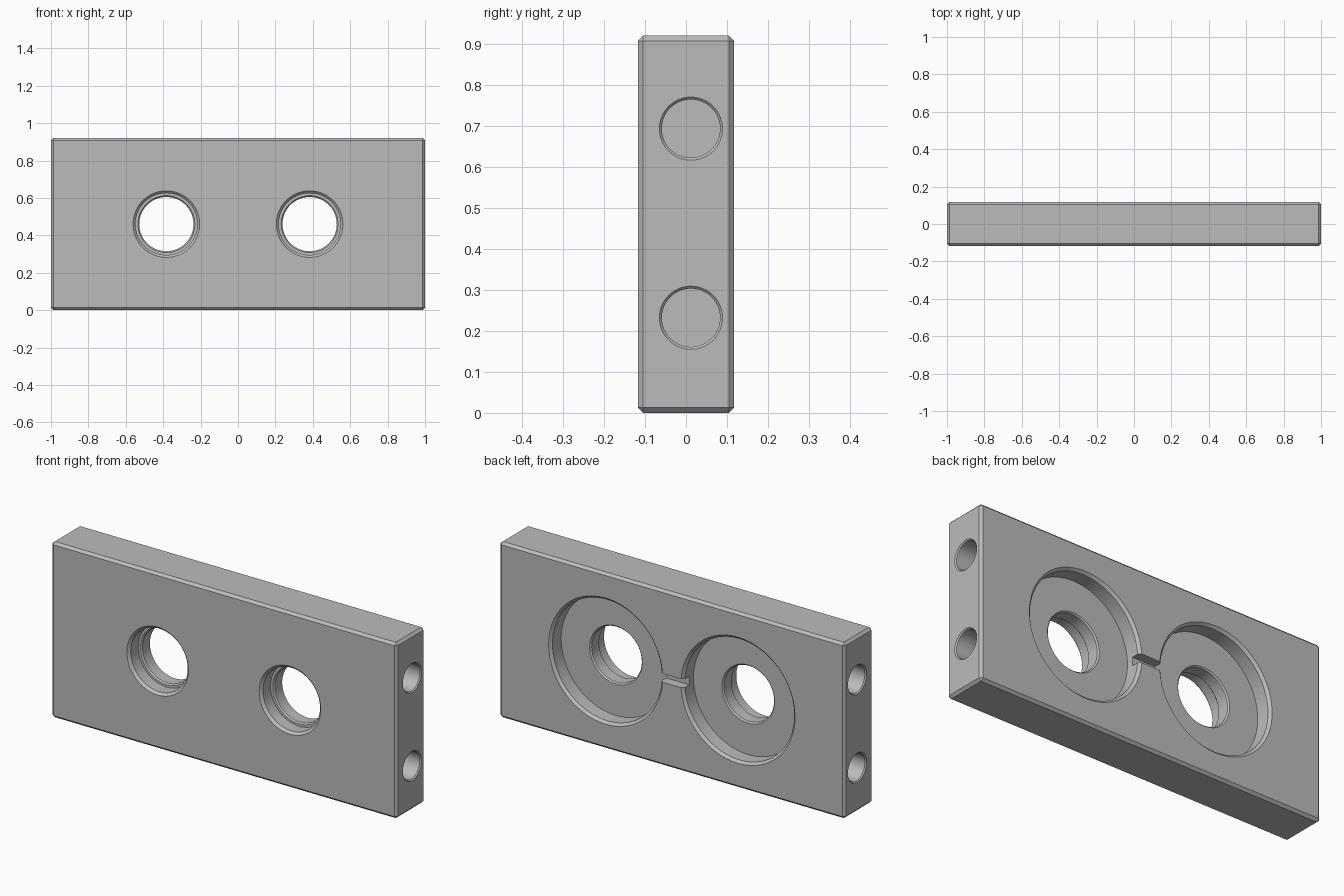
import bpy
import bmesh
import math
from mathutils import Matrix, Vector

L, T, H = 2.0, 0.235, 0.92
FRONT, BACK, MID = -T / 2, T / 2, H / 2
CHAMFER = 0.013
BORE_X = 0.383

old = bpy.data.objects.get("Cube")
if old:
    bpy.data.objects.remove(old, do_unlink=True)

metal = bpy.data.materials.new("grey metal")
metal.use_nodes = True
grey = (0.5, 0.5, 0.5, 1)
metal.diffuse_color = grey
metal.node_tree.nodes["Principled BSDF"].inputs["Base Color"].default_value = grey


def make_object(name, bm):
    bmesh.ops.recalc_face_normals(bm, faces=bm.faces)
    mesh = bpy.data.meshes.new(name)
    bm.to_mesh(mesh)
    bm.free()
    mesh.materials.append(metal)
    obj = bpy.data.objects.new(name, mesh)
    bpy.context.collection.objects.link(obj)
    return obj


def block(name, size, centre):
    bm = bmesh.new()
    bmesh.ops.create_cube(bm, size=1, matrix=Matrix.Translation(centre) @ Matrix.Diagonal((*size, 1)))
    return bm


def turned(name, profile, origin, axis, sides=96):
    """Solid of revolution from (radius, distance along axis) pairs."""
    bm = bmesh.new()
    rings = [[bm.verts.new((r * math.cos(a), r * math.sin(a), d))
              for a in (math.tau * i / sides for i in range(sides))]
             for r, d in profile]
    for low, high in zip(rings, rings[1:]):
        for i in range(sides):
            j = (i + 1) % sides
            bm.faces.new((low[i], low[j], high[j], high[i]))
    bm.faces.new(rings[0])
    bm.faces.new(rings[-1])
    turn = Vector(axis).to_track_quat("Z", "Y").to_matrix().to_4x4()
    bm.transform(Matrix.Translation(origin) @ turn)
    return make_object(name, bm)


# Plate with chamfered edges
bm = block("plate", (L, T, H), (0, 0, MID))
bmesh.ops.bevel(bm, geom=bm.edges[:], offset=CHAMFER, segments=1, affect="EDGES")
plate = make_object("plate", bm)

# Profiles, measured inward from the outer surface
seat_profile = [(0.188, -0.01), (0.165, 0.013), (0.165, 0.075), (0.152, 0.075),
                (0.145, 0.082), (0.145, 0.143), (0.152, 0.150), (0.152, 0.18)]
recess_profile = [(0.34, -0.01), (0.317, 0.013), (0.317, 0.085)]
end_hole_profile = [(0.087, -0.01), (0.071, 0.006), (0.071, 0.25)]

# Stepped bores, round back recesses and blind end holes
cutters = []
for side, label in ((-1, "right"), (1, "left")):
    x = side * BORE_X
    cutters.append(turned("bore_" + label, seat_profile, (x, FRONT, MID), (0, 1, 0)))
    cutters.append(turned("recess_" + label, recess_profile, (x, BACK, MID), (0, -1, 0)))
    for z, level in ((0.232, "lower"), (0.693, "upper")):
        cutters.append(turned("end_hole_" + level + "_" + label, end_hole_profile,
                              (side * L / 2, 0.012, z), (-side, 0, 0), 64))

# Slot joining the two recesses
cutters.append(make_object("slot", block("slot", (0.24, 0.1, 0.045), (0, BACK, MID))))

# Cut the plate, then drop the cutters
bpy.ops.object.select_all(action="DESELECT")
bpy.context.view_layer.objects.active = plate
plate.select_set(True)
for cutter in cutters:
    cutter.hide_render = True
    mod = plate.modifiers.new(cutter.name, "BOOLEAN")
    mod.operation = "DIFFERENCE"
    mod.solver = "EXACT"
    mod.object = cutter
    bpy.ops.object.modifier_apply(modifier=mod.name)
    bpy.data.objects.remove(cutter, do_unlink=True)

bpy.ops.object.shade_smooth_by_angle(angle=math.radians(30))
